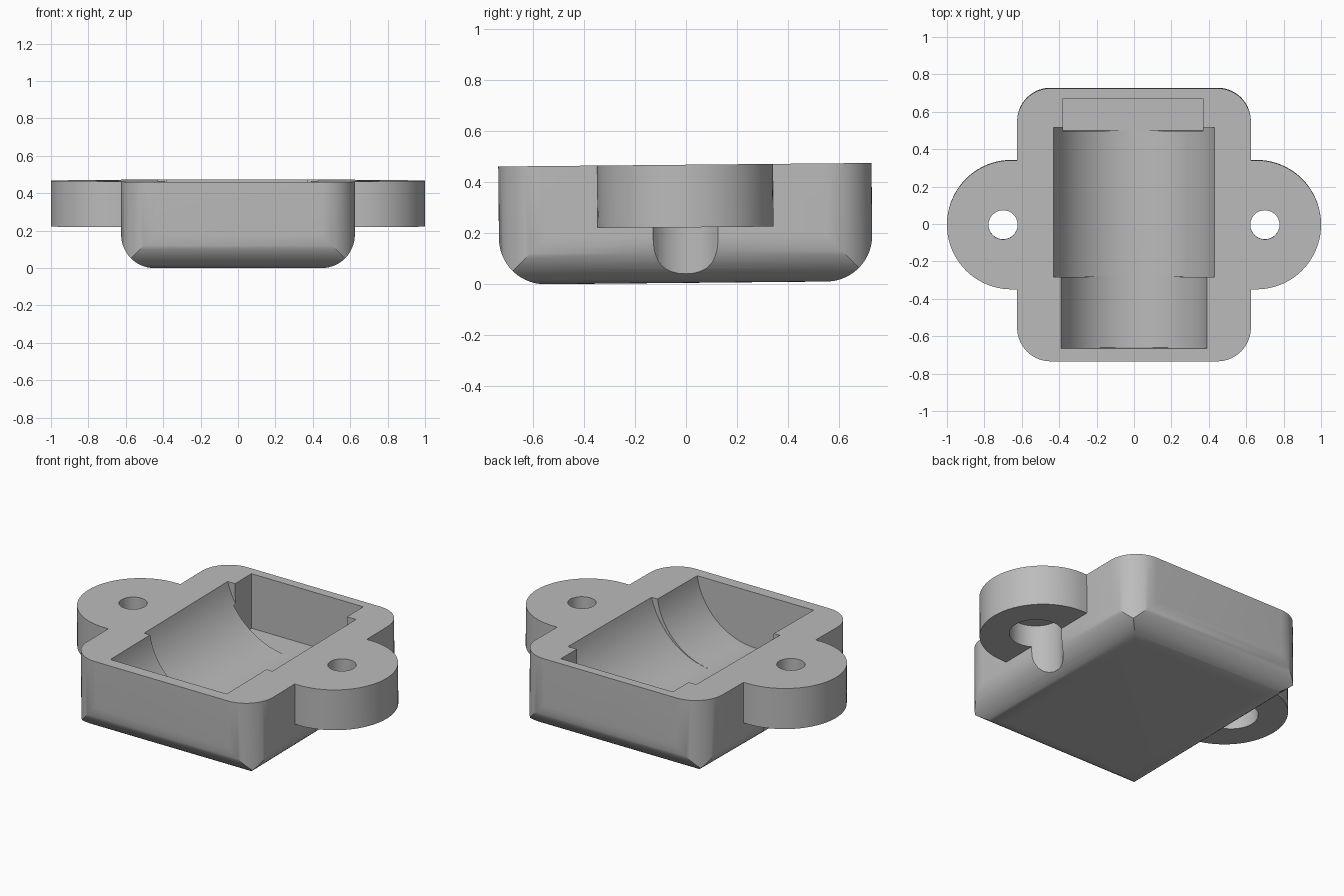
import bpy
import bmesh
from math import sin, cos, pi, sqrt
from mathutils import Matrix

if "Cube" in bpy.data.objects:
    bpy.data.objects.remove(bpy.data.objects["Cube"], do_unlink=True)

TOP = 0.462
HALF_W, HALF_D, FILLET = 0.625, 0.73, 0.18
FLOOR = 0.13

grey = bpy.data.materials.new("plain grey")
grey.use_nodes = True
grey.diffuse_color = (0.5, 0.5, 0.5, 1)
grey.node_tree.nodes["Principled BSDF"].inputs["Base Color"].default_value = (0.5, 0.5, 0.5, 1)


def prism(name, outline, axis, lo, hi):
    """Extrude a 2D outline along an axis from lo to hi."""
    place = {"x": lambda u, v, t: (t, u, v),
             "y": lambda u, v, t: (u, t, v),
             "z": lambda u, v, t: (u, v, t)}[axis]
    bm = bmesh.new()
    face = bm.faces.new([bm.verts.new(place(u, v, lo)) for u, v in outline])
    ext = bmesh.ops.extrude_face_region(bm, geom=[face])
    moved = [g for g in ext["geom"] if isinstance(g, bmesh.types.BMVert)]
    bmesh.ops.translate(bm, verts=moved, vec=place(0, 0, hi - lo))
    bmesh.ops.recalc_face_normals(bm, faces=bm.faces)
    mesh = bpy.data.meshes.new(name)
    bm.to_mesh(mesh)
    bm.free()
    obj = bpy.data.objects.new(name, mesh)
    bpy.context.collection.objects.link(obj)
    mesh.materials.append(grey)
    return obj


def arc(cx, cy, r, start, end, n):
    return [(cx + r * cos(start + (end - start) * i / n),
             cy + r * sin(start + (end - start) * i / n)) for i in range(n + 1)]


def circle(cx, cy, r, n):
    return arc(cx, cy, r, 0, 2 * pi, n)[:-1]


def rectangle(x0, x1, y0, y1):
    return [(x0, y0), (x1, y0), (x1, y1), (x0, y1)]


def trough(half, depth):
    """Circular arc profile, open upwards past the rim."""
    r = (half * half + depth * depth) / (2 * depth)
    cz = FLOOR + r
    a = pi / 2 - math_angle(half, r)
    return arc(0, cz, r, -pi + a, -a, 48) + [(half, TOP + 0.1), (-half, TOP + 0.1)]


def math_angle(half, r):
    from math import asin
    return asin(half / r)


def u_profile(half):
    """Block section with rounded bottom corners."""
    inner = half - FILLET
    return (arc(-inner, FILLET, FILLET, pi, 1.5 * pi, 14)
            + arc(inner, FILLET, FILLET, 1.5 * pi, 2 * pi, 14)
            + [(half, TOP), (-half, TOP)])


def combine(target, tool, operation):
    mod = target.modifiers.new("combine", "BOOLEAN")
    mod.operation, mod.solver, mod.object = operation, "EXACT", tool
    dg = bpy.context.evaluated_depsgraph_get()
    mesh = bpy.data.meshes.new_from_object(target.evaluated_get(dg))
    target.modifiers.clear()
    target.data = mesh
    bpy.data.objects.remove(tool, do_unlink=True)


# Body: rounded plan crossed with two rounded-bottom sections
ix, iy = HALF_W - FILLET, HALF_D - FILLET
plan = []
for k, (sx, sy) in enumerate([(1, 1), (-1, 1), (-1, -1), (1, -1)]):
    plan += arc(sx * ix, sy * iy, FILLET, k * pi / 2, (k + 1) * pi / 2, 14)
housing = prism("housing", u_profile(HALF_W), "y", -1, 1)
combine(housing, prism("side_section", u_profile(HALF_D), "x", -1, 1), "INTERSECT")
combine(housing, prism("plan_section", plan, "z", -0.5, 1), "INTERSECT")

# Mounting ears
ears = arc(0.655, 0, 0.345, -pi / 2, pi / 2, 40) + arc(-0.655, 0, 0.345, pi / 2, 1.5 * pi, 40)
combine(housing, prism("ears", ears, "z", 0.217, TOP), "UNION")

# Screw holes with wide pockets from below
for side in (-1, 1):
    combine(housing, prism("screw_hole", circle(side * 0.7, 0, 0.078, 32), "z", -0.5, 1), "DIFFERENCE")
    combine(housing, prism("pocket", circle(side * 0.7, 0, 0.148, 32), "z", -0.5, 0.35), "DIFFERENCE")

# Cavity: wide trough, narrower trough, square recess at the back
depth = TOP - FLOOR
combine(housing, prism("wide_trough", trough(0.43, depth), "y", -0.28, 0.52), "DIFFERENCE")
combine(housing, prism("narrow_trough", trough(0.39, depth), "y", -0.66, -0.25), "DIFFERENCE")
combine(housing, prism("back_recess", rectangle(-0.38, 0.37, 0.5, 0.675), "z", FLOOR, 1), "DIFFERENCE")

# Slight forward lean, then rest on the ground
housing.data.transform(Matrix.Rotation(0.0095, 4, "X"))
low = min(v.co.z for v in housing.data.vertices)
housing.data.transform(Matrix.Translation((0, 0, -low)))

bpy.ops.object.select_all(action="DESELECT")
housing.select_set(True)
bpy.context.view_layer.objects.active = housing
bpy.ops.object.shade_smooth_by_angle(angle=0.5)
